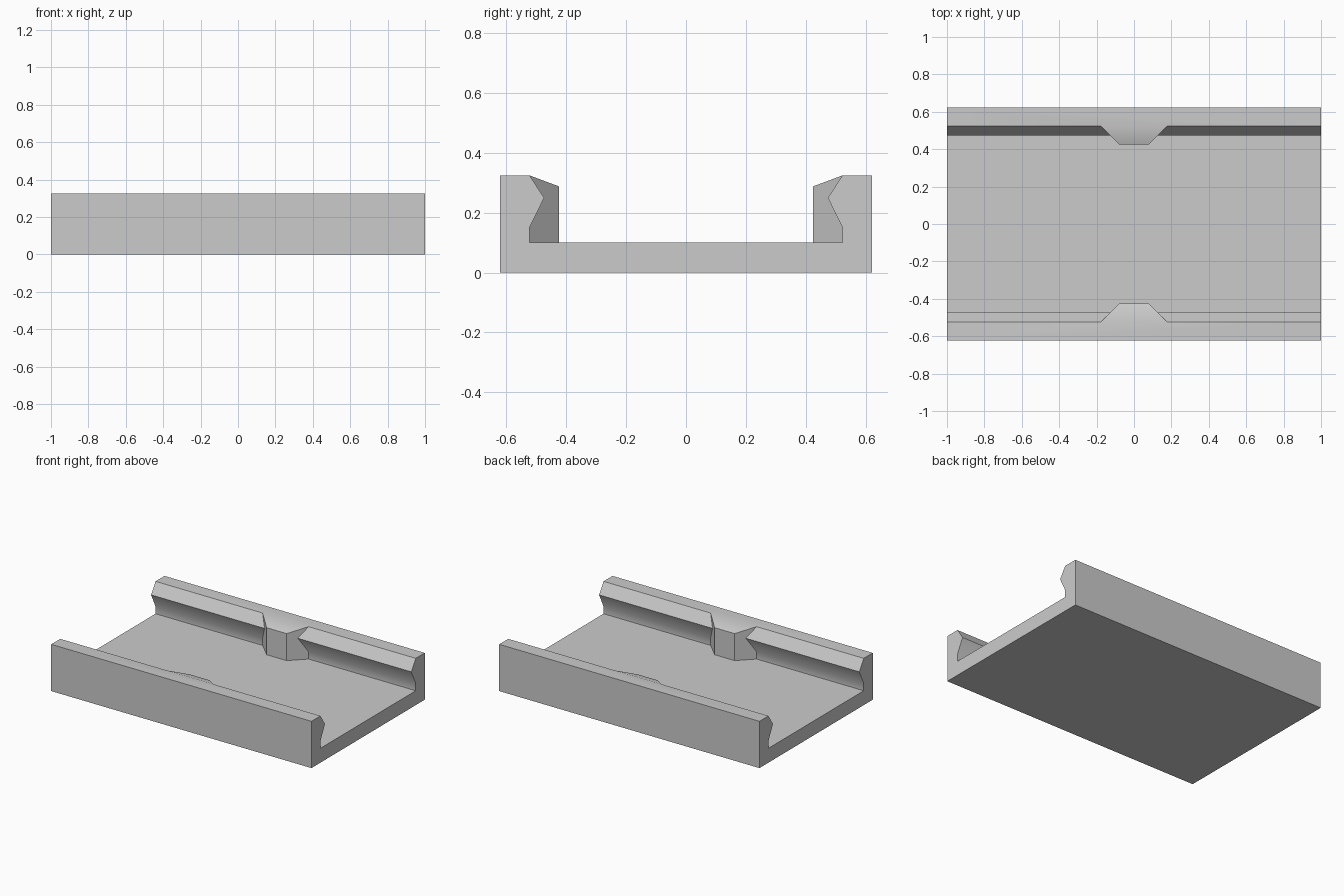
import bpy, bmesh, math

cube = bpy.data.objects.get("Cube")
if cube:
    bpy.data.objects.remove(cube, do_unlink=True)

grey = bpy.data.materials.new("plain grey")
grey.use_nodes = True
colour = (0.6, 0.6, 0.6, 1)
grey.diffuse_color = colour
grey.node_tree.nodes["Principled BSDF"].inputs["Base Color"].default_value = colour


def make_solid(name, bottom, top):
    """Closed solid between two matching outlines."""
    bm = bmesh.new()
    low = [bm.verts.new(p) for p in bottom]
    high = [bm.verts.new(p) for p in top]
    bm.faces.new(low)
    bm.faces.new(high)
    n = len(low)
    for i in range(n):
        j = (i + 1) % n
        bm.faces.new((low[i], low[j], high[j], high[i]))
    bmesh.ops.recalc_face_normals(bm, faces=bm.faces)
    mesh = bpy.data.meshes.new(name)
    bm.to_mesh(mesh)
    bm.free()
    mesh.materials.append(grey)
    obj = bpy.data.objects.new(name, mesh)
    bpy.context.collection.objects.link(obj)
    return obj


# Channel: one half section, mirrored and swept along x
half = [(0.622, 0), (0.622, 0.325), (0.523, 0.325), (0.474, 0.25),
        (0.523, 0.15), (0.523, 0.1)]
section = half + [(-y, z) for y, z in reversed(half)]
channel = make_solid("channel", [(-1, y, z) for y, z in section],
                     [(1, y, z) for y, z in section])

# Tapered stops in the middle of each rail, with sloping tops
plan = [(-0.177, 0.523, 0.325), (-0.077, 0.424, 0.288),
        (0.077, 0.424, 0.288), (0.177, 0.523, 0.325)]
for side, label in ((1, "back"), (-1, "front")):
    stop = make_solid(label + "_stop",
                      [(x, side * y, 0.05) for x, y, z in plan],
                      [(x, side * y, z) for x, y, z in plan])
    stop.hide_render = True
    stop.hide_viewport = True
    union = channel.modifiers.new(label + " stop union", "BOOLEAN")
    union.operation = "UNION"
    union.solver = "EXACT"
    union.object = stop

# Apply the unions and remove the helpers
bpy.context.view_layer.update()
graph = bpy.context.evaluated_depsgraph_get()
channel.data = bpy.data.meshes.new_from_object(channel.evaluated_get(graph))
channel.modifiers.clear()
for label in ("back", "front"):
    bpy.data.objects.remove(bpy.data.objects[label + "_stop"], do_unlink=True)

# Soft shading over shallow bends only
for obj in bpy.context.selected_objects:
    obj.select_set(False)
channel.select_set(True)
bpy.context.view_layer.objects.active = channel
bpy.ops.object.shade_smooth_by_angle(angle=math.radians(30))
